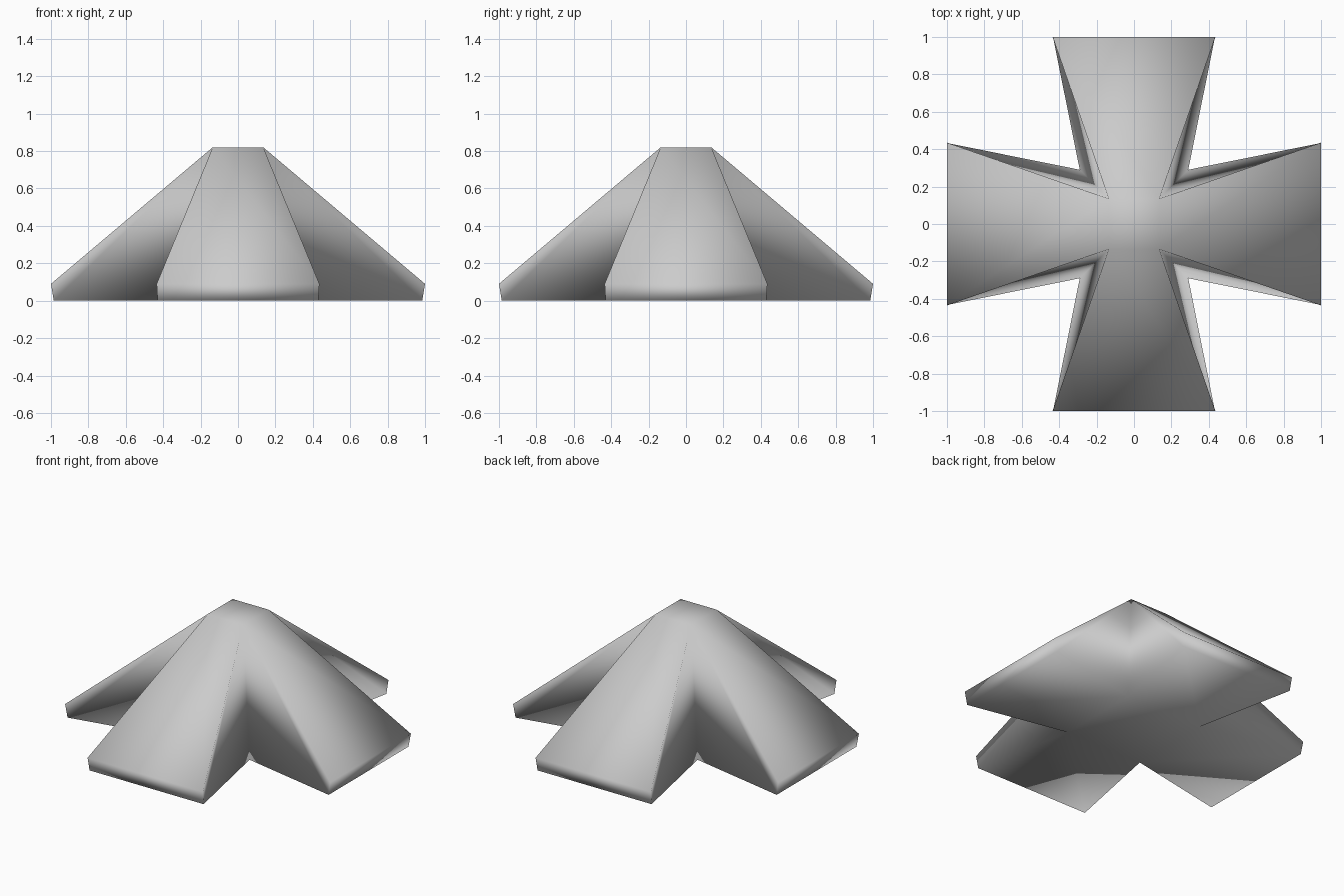
import bpy
import bmesh
from math import pi
from mathutils import Matrix, Vector

cube = bpy.data.objects.get("Cube")
if cube:
    bpy.data.objects.remove(cube, do_unlink=True)

# Plain grey material
grey = bpy.data.materials.new("plain_grey")
grey.use_nodes = True
colour = (0.6, 0.6, 0.6, 1)
grey.diffuse_color = colour
grey.node_tree.nodes["Principled BSDF"].inputs["Base Color"].default_value = colour

CROWN, HEIGHT = 0.135, 0.82     # flat square on top
VALLEY = 0.29                   # inner corner between two arms
TIP_HALF, TIP_Z = 0.435, 0.09   # outer edge of each arm
FOOT_HALF, FOOT_Y = 0.43, 0.985

bm = bmesh.new()


def quarter_points(turn):
    """Right-hand and left-hand points of one arm, turned about z."""
    pairs = {
        "tip": (TIP_HALF, 1, TIP_Z),
        "foot": (FOOT_HALF, FOOT_Y, 0),
    }
    rot = Matrix.Rotation(turn, 3, 'Z')
    arm = {}
    for name, (x, y, z) in pairs.items():
        arm[name] = [bm.verts.new(rot @ Vector((s * x, y, z))) for s in (1, -1)]
    # Corner shared with the previous arm
    arm["crown"] = bm.verts.new(rot @ Vector((CROWN, CROWN, HEIGHT)))
    arm["valley"] = bm.verts.new(rot @ Vector((VALLEY, VALLEY, 0)))
    return arm


arms = [quarter_points(i * pi / 2) for i in range(4)]

# Four flared sloping arms around the crown
for i, arm in enumerate(arms):
    nxt = arms[(i + 1) % 4]
    crowns = (arm["crown"], nxt["crown"])
    valleys = (arm["valley"], nxt["valley"])
    tip, foot = arm["tip"], arm["foot"]
    bm.faces.new((crowns[0], tip[0], tip[1], crowns[1]))       # slope
    bm.faces.new((tip[0], foot[0], foot[1], tip[1]))           # end
    bm.faces.new((foot[0], valleys[0], valleys[1], foot[1]))   # underside
    for s in (0, 1):                                           # side walls
        bm.faces.new((crowns[s], valleys[s], foot[s], tip[s]))

# Crown and middle of the underside
bm.faces.new([a["crown"] for a in arms])
bm.faces.new([a["valley"] for a in reversed(arms)])

bmesh.ops.recalc_face_normals(bm, faces=bm.faces[:])
for face in bm.faces:
    face.smooth = True

mesh = bpy.data.meshes.new("cross_canopy")
bm.to_mesh(mesh)
bm.free()
mesh.materials.append(grey)
canopy = bpy.data.objects.new("cross_canopy", mesh)
bpy.context.collection.objects.link(canopy)
